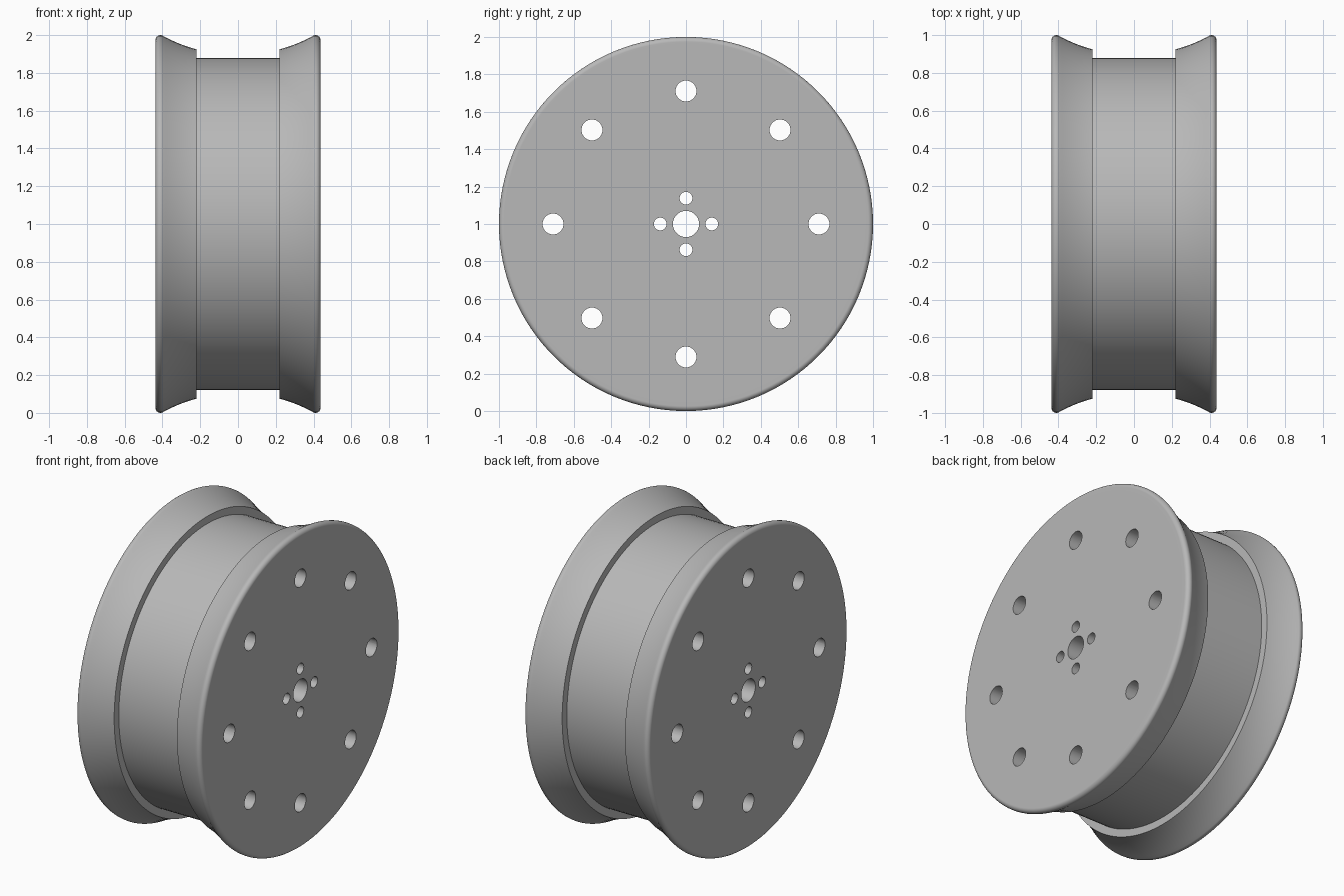
import bpy, bmesh
from math import sin, cos, pi, radians
from mathutils import Matrix, Vector

if "Cube" in bpy.data.objects:
    bpy.data.objects.remove(bpy.data.objects["Cube"], do_unlink=True)

HALF_WIDTH, RIM_RADIUS, CORE_RADIUS, BORE_RADIUS = 0.437, 1.0, 0.878, 0.07
FILLET = 0.026
STEP_X, STEP_R = 0.22, 0.925      # inner edge of each flange
CENTRE = Vector((0, 0, 1))

grey = bpy.data.materials.new("plain grey")
grey.use_nodes = True
colour = (0.48, 0.48, 0.48, 1)
grey.diffuse_color = colour
grey.node_tree.nodes["Principled BSDF"].inputs["Base Color"].default_value = colour


def new_object(name, bm):
    bmesh.ops.recalc_face_normals(bm, faces=bm.faces)
    mesh = bpy.data.meshes.new(name)
    bm.to_mesh(mesh)
    bm.free()
    obj = bpy.data.objects.new(name, mesh)
    bpy.context.collection.objects.link(obj)
    obj.location = CENTRE
    mesh.materials.append(grey)
    return obj


# Half profile (x, radius): core, step, concave flare, rounded rim, face, bore
half = [(STEP_X, CORE_RADIUS), (STEP_X, STEP_R)]
rim_x, rim_r = HALF_WIDTH - FILLET, RIM_RADIUS - FILLET
flare_end = (rim_x + FILLET * cos(radians(118)), rim_r + FILLET * sin(radians(118)))
flare_mid = (0.31, 0.948)
for i in range(1, 10):
    t = i / 10
    half.append(tuple((1 - t) ** 2 * a + 2 * t * (1 - t) * b + t * t * c
                      for a, b, c in zip(half[1], flare_mid, flare_end)))
for i in range(11):
    a = radians(118 * (1 - i / 10))
    half.append((rim_x + FILLET * cos(a), rim_r + FILLET * sin(a)))
half += [(HALF_WIDTH, 0.95), (HALF_WIDTH, BORE_RADIUS)]
profile = half + [(-x, r) for x, r in reversed(half)]

# Revolve the closed profile around the x axis
bm = bmesh.new()
verts = [bm.verts.new((x, 0, r)) for x, r in profile]
edges = [bm.edges.new((v, verts[(i + 1) % len(verts)])) for i, v in enumerate(verts)]
bmesh.ops.spin(bm, geom=verts + edges, cent=(0, 0, 0), axis=(1, 0, 0),
               angle=2 * pi, steps=128, use_merge=False)
bmesh.ops.remove_doubles(bm, verts=bm.verts, dist=1e-5)
wheel = new_object("wheel_rim", bm)

# Rings of through holes: count, ring radius, hole radius
bm = bmesh.new()
for count, ring, radius in ((8, 0.711, 0.056), (4, 0.138, 0.034)):
    for i in range(count):
        a = 2 * pi * i / count
        place = (Matrix.Translation((0, ring * cos(a), ring * sin(a)))
                 @ Matrix.Rotation(pi / 2, 4, "Y"))
        bmesh.ops.create_cone(bm, cap_ends=True, segments=40, radius1=radius,
                              radius2=radius, depth=1.2, matrix=place)
cutter = new_object("hole_cutter", bm)
cutter.hide_render = True

cut = wheel.modifiers.new("holes", "BOOLEAN")
cut.operation = "DIFFERENCE"
cut.solver = "EXACT"
cut.object = cutter
bpy.ops.object.select_all(action="DESELECT")
wheel.select_set(True)
bpy.context.view_layer.objects.active = wheel
bpy.ops.object.modifier_apply(modifier=cut.name)
bpy.data.objects.remove(cutter, do_unlink=True)

# Smooth curved surfaces, keep crisp edges and flat faces
bpy.ops.object.shade_smooth_by_angle(angle=radians(25))
weighted = wheel.modifiers.new("flat faces", "WEIGHTED_NORMAL")
weighted.keep_sharp = True
